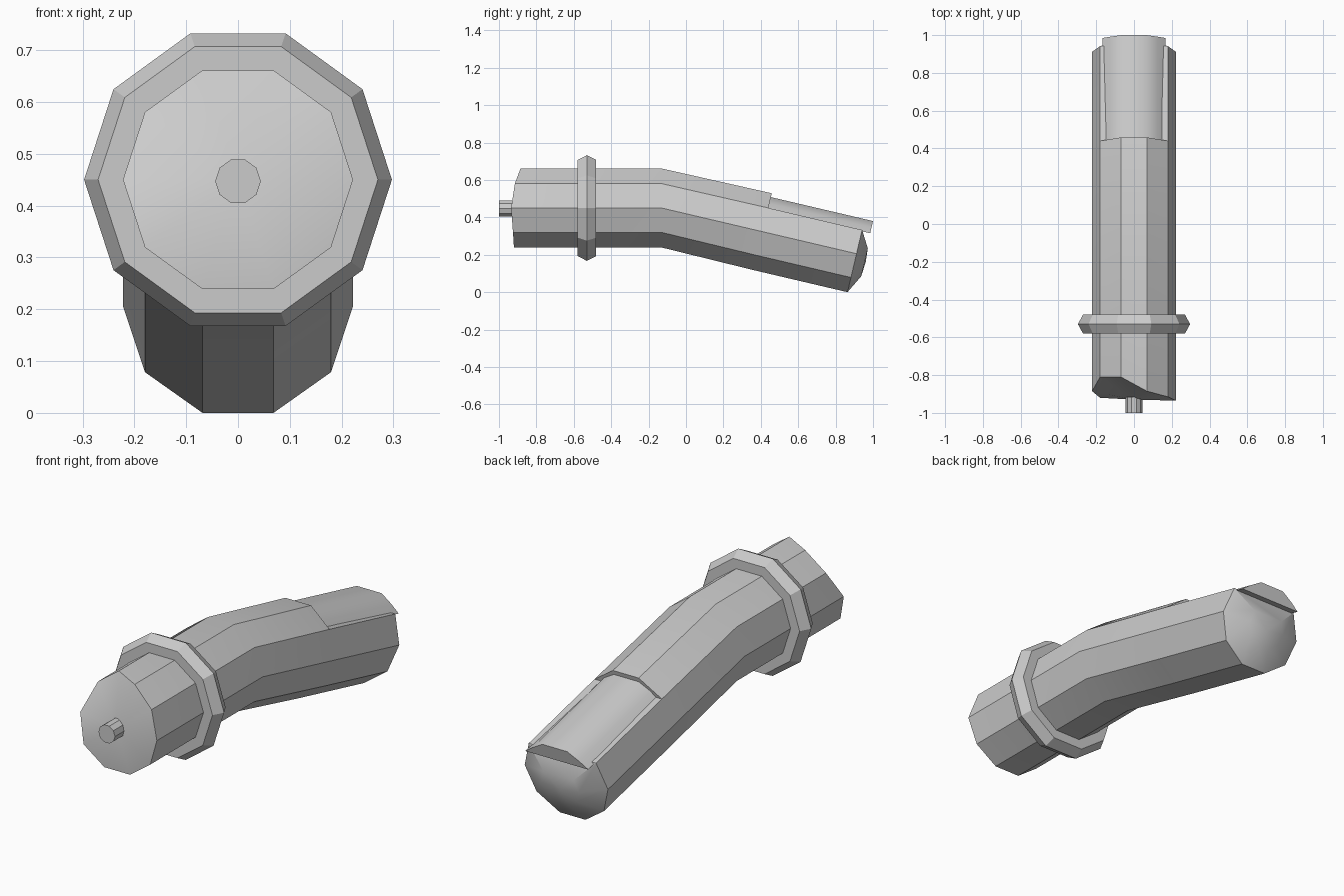
import bpy, bmesh, math

if "Cube" in bpy.data.objects:
    bpy.data.objects.remove(bpy.data.objects["Cube"])

R, N, ZC = 0.222, 10, 0.45
TILT = math.radians(13.2)


def deca(r):
    return [(r * math.cos(math.tau * i / N), r * math.sin(math.tau * i / N)) for i in range(N)]


def on_axis(x, h, d):
    """Point on the tilted rear half: sideways x, height h, distance d past the bend."""
    return (x, -0.13 + d * math.cos(TILT) + h * math.sin(TILT),
            ZC - d * math.sin(TILT) + h * math.cos(TILT))


def ring(bm, pts):
    return [bm.verts.new(p) for p in pts]


def bridge(bm, a, b):
    n = len(a)
    for i in range(n):
        bm.faces.new((a[i], a[(i + 1) % n], b[(i + 1) % n], b[i]))


def fan(bm, loop, tip):
    t = bm.verts.new(tip)
    for i in range(len(loop)):
        bm.faces.new((loop[i], loop[(i + 1) % len(loop)], t))


def finish(bm, name, angle=30):
    bmesh.ops.recalc_face_normals(bm, faces=bm.faces)
    me = bpy.data.meshes.new(name)
    bm.to_mesh(me)
    bm.free()
    ob = bpy.data.objects.new(name, me)
    bpy.context.collection.objects.link(ob)
    bpy.ops.object.select_all(action='DESELECT')
    ob.select_set(True)
    bpy.context.view_layer.objects.active = ob
    bpy.ops.object.shade_smooth_by_angle(angle=math.radians(angle))


# Bent ten-sided body with an uneven front rim and a cut-away rear top
bm = bmesh.new()
prof = deca(R)
rim_y = [-0.935, -0.915, -0.885, -0.81, -0.81, -0.885, -0.92, -0.92, -0.92, -0.925]
front = ring(bm, [(x, y, ZC + h) for (x, h), y in zip(prof, rim_y)])
bend = ring(bm, [(x, -0.13, ZC + h) for x, h in prof])
step = ring(bm, [on_axis(x, h, 0.555) for x, h in prof])
bridge(bm, front, bend)
bridge(bm, bend, step)
fan(bm, front, (0, -0.93, ZC))
bm.faces.new([step[i] for i in (1, 2, 3, 4)])
low = [4, 5, 6, 7, 8, 9, 0, 1]
end = ring(bm, [on_axis(*prof[i], 1.07) for i in low])
bridge(bm, [step[i] for i in low], end)
# Rounded rear end
mid = -0.03
dome = ring(bm, [on_axis(prof[i][0] * 0.45, mid + (prof[i][1] - mid) * 0.45, 1.122) for i in low])
bridge(bm, end, dome)
fan(bm, dome, on_axis(0, mid, 1.128))
finish(bm, "bent_body")

# Inset top panel, slightly wider at the rear
bm = bmesh.new()
half = [(0.154, 0.123), (0.124, 0.155), (0.066, 0.19)]


def panel_section(d, widen):
    right = [(x + (widen if i == 0 else 0), h) for i, (x, h) in enumerate(half)]
    return ring(bm, [on_axis(x, h, d) for x, h in right + [(-x, h) for x, h in right[::-1]]])


a, b = panel_section(0.555, 0), panel_section(1.116, 0.014)
bridge(bm, a, b)
bm.faces.new(a)
bm.faces.new(b)
finish(bm, "top_panel", 35)

# Collar around the front half
bm = bmesh.new()
loops = [ring(bm, [(x, y, ZC + h) for x, h in deca(r)])
         for y, r in [(-0.58, R), (-0.58, 0.27), (-0.53, 0.297), (-0.48, 0.27), (-0.48, R)]]
for p, q in zip(loops, loops[1:]):
    bridge(bm, p, q)
finish(bm, "collar", 20)

# Small nub on the front cap
bm = bmesh.new()
a, b = [ring(bm, [(x, y, ZC - 0.003 + h) for x, h in deca(0.044)]) for y in (-1.0, -0.915)]
bridge(bm, a, b)
bm.faces.new(a)
finish(bm, "front_nub")
